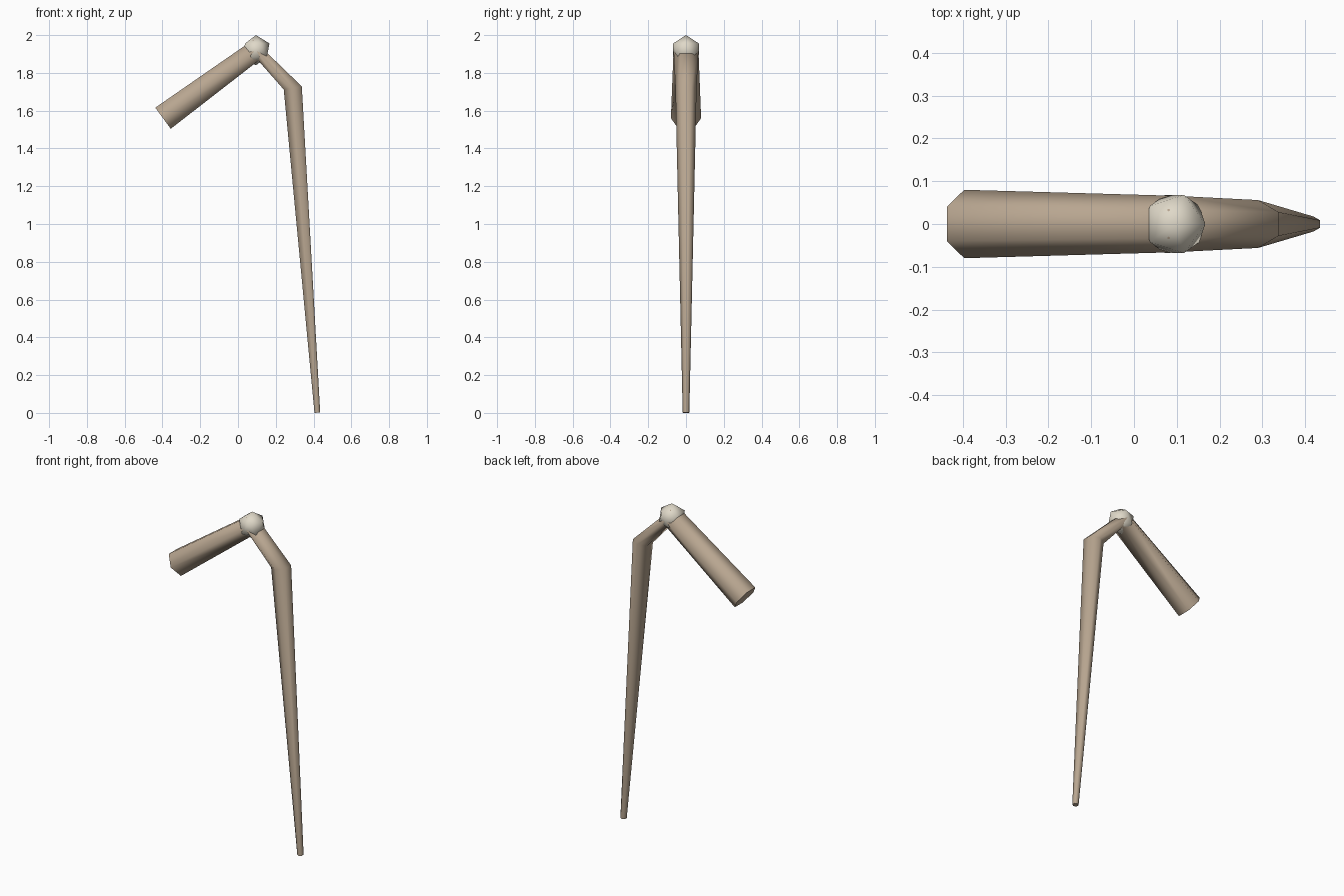
import bpy, bmesh, math
from mathutils import Vector

if "Cube" in bpy.data.objects:
    bpy.data.objects.remove(bpy.data.objects["Cube"])


def finish(name, bm, color):
    """Turn a bmesh into a coloured object, smooth except at the cut ends."""
    bmesh.ops.recalc_face_normals(bm, faces=bm.faces)
    mesh = bpy.data.meshes.new(name)
    bm.to_mesh(mesh)
    bm.free()
    obj = bpy.data.objects.new(name, mesh)
    bpy.context.collection.objects.link(obj)
    mat = bpy.data.materials.new(name + "_colour")
    mat.diffuse_color = (*color, 1)
    mat.use_nodes = True
    mat.node_tree.nodes["Principled BSDF"].inputs["Base Color"].default_value = mat.diffuse_color
    mesh.materials.append(mat)
    bpy.ops.object.select_all(action='DESELECT')
    bpy.context.view_layer.objects.active = obj
    obj.select_set(True)
    bpy.ops.object.shade_smooth_by_angle(angle=math.radians(70))
    return obj


def bent_tube(path, radii, sides=6):
    """Capped tube through the path; each ring faces from its previous to its next point."""
    bm = bmesh.new()
    pts = [Vector(p) for p in path]
    rings = []
    for i, (p, r) in enumerate(zip(pts, radii)):
        t = (pts[min(i + 1, len(pts) - 1)] - pts[max(i - 1, 0)]).normalized()
        u = Vector((0, 1, 0))
        v = t.cross(u)
        angles = [2 * math.pi * k / sides for k in range(sides)]
        rings.append([bm.verts.new(p + r * (math.cos(a) * u + math.sin(a) * v))
                      for a in angles])
    for a, b in zip(rings, rings[1:]):
        for k in range(sides):
            n = (k + 1) % sides
            bm.faces.new((a[k], a[n], b[n], b[k]))
    bm.faces.new(rings[0])
    bm.faces.new(rings[-1])
    return bm


# Bent tapering leg: thick upper end, top joint, knee, thin foot
leg_path = [(-0.397, 0, 1.56), (0.095, 0, 1.92), (0.29, 0, 1.72), (0.42, 0, 0.001)]
finish("leg", bent_tube(leg_path, [0.08, 0.066, 0.056, 0.0175]), (0.48, 0.38, 0.28))

# Pale faceted ball on the top joint
bm = bmesh.new()
bmesh.ops.create_icosphere(bm, subdivisions=1, radius=0.08)
bmesh.ops.translate(bm, verts=bm.verts, vec=leg_path[1])
finish("joint_ball", bm, (0.74, 0.69, 0.58))
